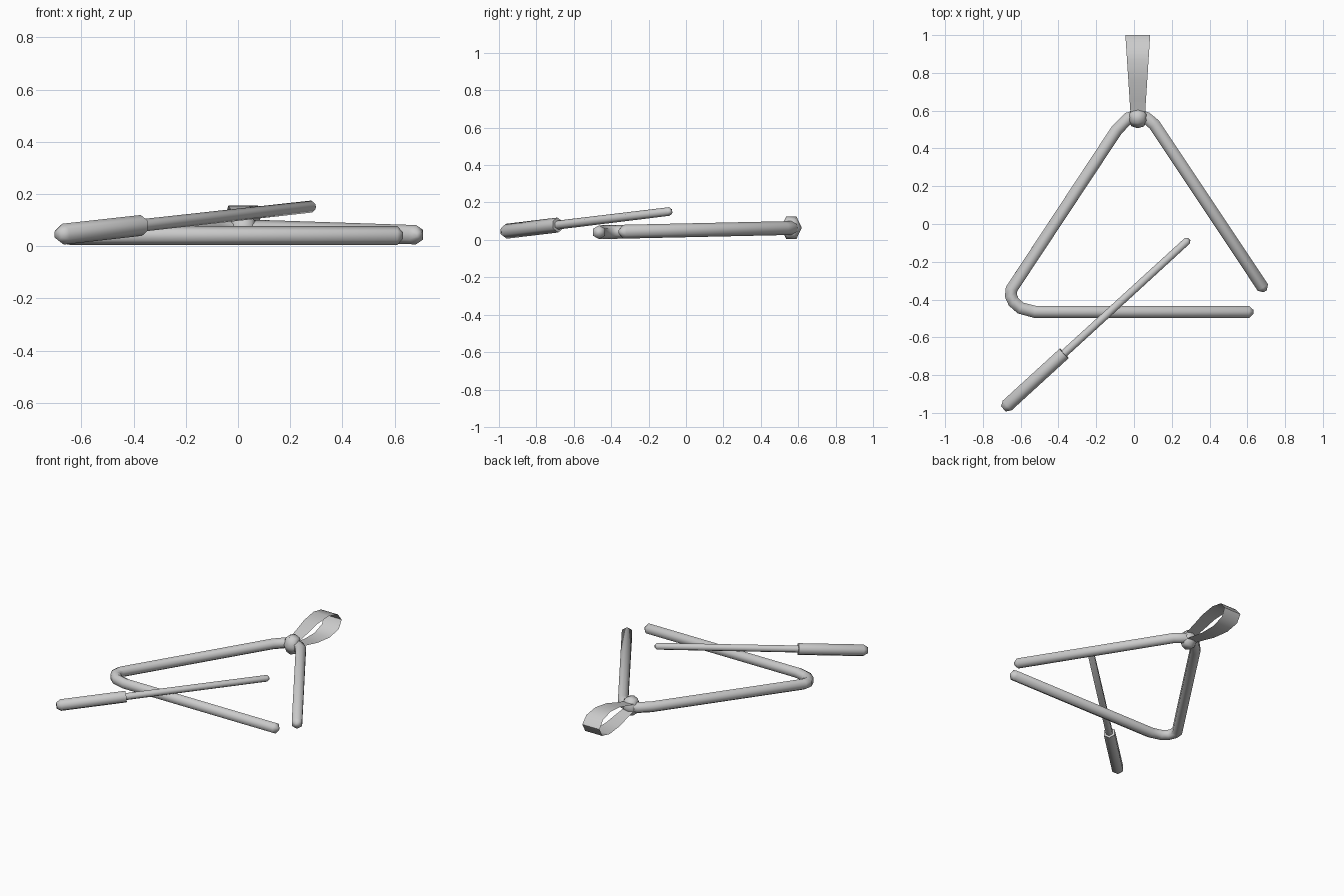
import bpy, math
from mathutils import Vector

if "Cube" in bpy.data.objects:
    bpy.data.objects.remove(bpy.data.objects["Cube"])


def add_mesh(name, verts, faces):
    mesh = bpy.data.meshes.new(name)
    mesh.from_pydata(verts, [], faces)
    mesh.update()
    ob = bpy.data.objects.new(name, mesh)
    bpy.context.collection.objects.link(ob)
    bpy.ops.object.select_all(action='DESELECT')
    ob.select_set(True)
    bpy.context.view_layer.objects.active = ob
    bpy.ops.object.shade_smooth_by_angle(angle=math.radians(65))
    return ob


def tube(name, path, radii, sides=6):
    """Capped polygonal tube along a path, one corner pointing up."""
    pts = [Vector(p) for p in path]
    verts, faces = [], []
    for i, (p, r) in enumerate(zip(pts, radii)):
        before = (p - pts[i - 1]).normalized() if i else Vector()
        after = (pts[i + 1] - p).normalized() if i < len(pts) - 1 else Vector()
        t = (before + after).normalized()
        side = t.cross(Vector((0, 0, 1))).normalized()
        up = side.cross(t)
        for k in range(sides):
            a = 2 * math.pi * k / sides
            verts.append(p + r * (math.cos(a) * up + math.sin(a) * side))
    for i in range(len(pts) - 1):
        for k in range(sides):
            a, b = i * sides + k, i * sides + (k + 1) % sides
            faces.append((a, a + sides, b + sides, b))
    n = len(verts)
    faces.append(tuple(range(sides)))
    faces.append(tuple(reversed(range(n - sides, n))))
    return add_mesh(name, verts, faces)


# Bent triangle rod, its plane rising slightly to the back
rod_xy = [(0.694, -0.356), (0.682, -0.336), (0.107, 0.527), (0.065, 0.562),
          (0.02, 0.575), (-0.03, 0.56), (-0.09, 0.50), (-0.648, -0.344),
          (-0.652, -0.38), (-0.637, -0.413), (-0.60, -0.445), (-0.525, -0.465),
          (0.61, -0.465), (0.632, -0.465)]
rod = [(x, y, 0.041 + 0.022 * (y + 0.465)) for x, y in rod_xy]
R = 0.037
tube("triangle_rod", rod, [0.012] + [R] * (len(rod) - 2) + [0.012])

# Beater: straight axis sampled by fraction
start, end = Vector((-0.69, -0.978, 0.044)), Vector((0.292, -0.08, 0.153))
on_axis = lambda f: start.lerp(end, f)
tube("beater_handle", [on_axis(f) for f in (0, 0.02, 0.326)], [0.022, 0.04, 0.04])
tube("beater_stick", [on_axis(f) for f in (0.3, 0.99, 1.0)], [0.024, 0.023, 0.01])

# Barrel-shaped wrap around the top of the rod
CX = 0.02
profile = [(-0.045, 0.032), (-0.032, 0.05), (0, 0.06), (0.032, 0.05), (0.045, 0.032)]
verts, faces = [], []
for dx, r in profile:
    for k in range(6):
        a = math.pi * k / 3
        verts.append((CX + dx, 0.563 + 0.93 * r * math.cos(a), 0.065 + 1.14 * r * math.sin(a)))
for i in range(len(profile) - 1):
    for k in range(6):
        a, b = i * 6 + k, i * 6 + (k + 1) % 6
        faces.append((a, b, b + 6, a + 6))
faces += [tuple(reversed(range(6))), tuple(range(24, 30))]
add_mesh("strap_wrap", verts, faces)

# Thin strap loop, widening towards the back
loop = [(0.575, 0.09), (0.66, 0.112), (0.76, 0.143), (0.87, 0.155), (0.96, 0.135),
        (1.0, 0.085), (0.97, 0.03), (0.88, 0.006), (0.76, 0.013), (0.66, 0.034), (0.575, 0.05)]
verts, faces = [], []
for y, z in loop:
    w = 0.038 + 0.065 * (y - 0.575)
    verts += [(CX - w, y, z), (CX + w, y, z)]
for i in range(len(loop) - 1):
    a = 2 * i
    faces.append((a, a + 1, a + 3, a + 2))
add_mesh("hanging_strap", verts, faces)
